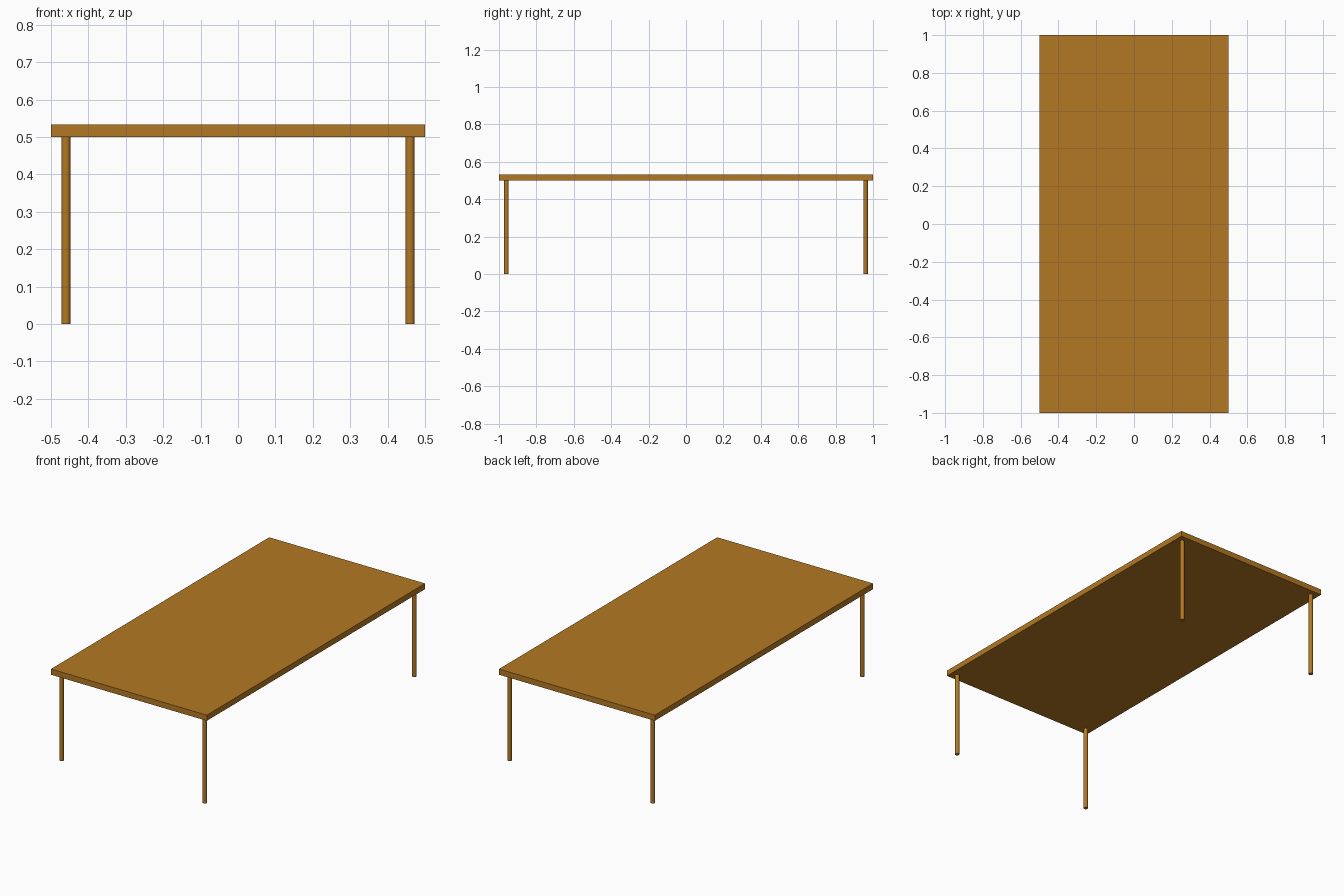
import bpy

if "Cube" in bpy.data.objects:
    bpy.data.objects.remove(bpy.data.objects["Cube"])

wood = bpy.data.materials.new("wood")
wood.diffuse_color = (0.45, 0.19, 0.017, 1)
wood.use_nodes = True
wood.node_tree.nodes["Principled BSDF"].inputs["Base Color"].default_value = wood.diffuse_color

TOP_Z, LEG_H, LEG_R = 0.533, 0.5, 0.012

# Table top slab
bpy.ops.mesh.primitive_cube_add(size=1, location=(0, 0, (TOP_Z + LEG_H) / 2))
top = bpy.context.object
top.name = "table_top"
top.scale = (1, 2, TOP_Z - LEG_H)
bpy.ops.object.transform_apply(location=False, rotation=False, scale=True)
top.data.materials.append(wood)

# Four round legs set in from the corners
for y, end in ((-0.96, "front"), (0.96, "back")):
    for x, side in ((-0.46, "left"), (0.46, "right")):
        bpy.ops.mesh.primitive_cylinder_add(vertices=32, radius=LEG_R, depth=LEG_H,
                                            location=(x, y, LEG_H / 2))
        leg = bpy.context.object
        leg.name = f"{end}_{side}_leg"
        bpy.ops.object.shade_smooth_by_angle()
        leg.data.materials.append(wood)
